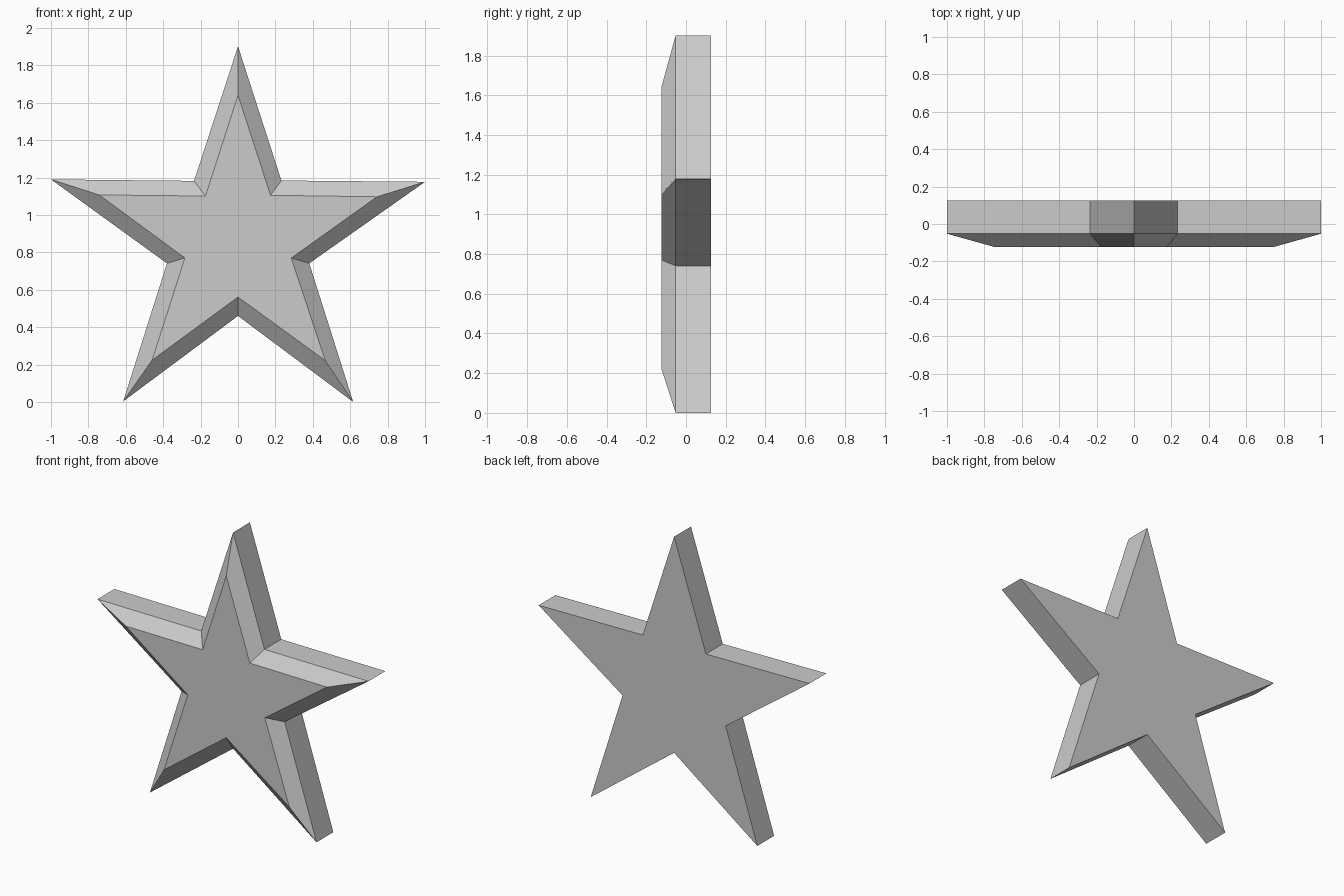
import bpy, bmesh

if "Cube" in bpy.data.objects:
    bpy.data.objects.remove(bpy.data.objects["Cube"])

# Outer star outline (x, z), clockwise from the top point
outer = [(0, 1.902), (0.232, 1.184), (1.0, 1.177), (0.381, 0.741), (0.616, 0.0),
         (0, 0.46), (-0.614, 0.003), (-0.38, 0.741), (-1.0, 1.19), (-0.235, 1.182)]
# Smaller outline of the raised front face, same order
inner = [(0, 1.64), (0.174, 1.105), (0.743, 1.097), (0.285, 0.77), (0.466, 0.222),
         (0, 0.561), (-0.459, 0.224), (-0.284, 0.77), (-0.742, 1.107), (-0.174, 1.101)]

bm = bmesh.new()


def ring(outline, y):
    return [bm.verts.new((x, y, z)) for x, z in outline]


# Back outline, side edge, bevelled front outline
rings = [ring(outer, 0.125), ring(outer, -0.052), ring(inner, -0.124)]
for a, b in zip(rings, rings[1:]):
    for i in range(10):
        j = (i + 1) % 10
        bm.faces.new((a[i], a[j], b[j], b[i]))

# Flat back and front caps
bm.faces.new(rings[0])
bm.faces.new(rings[-1])
bmesh.ops.recalc_face_normals(bm, faces=bm.faces)

mesh = bpy.data.meshes.new("star")
bm.to_mesh(mesh)
bm.free()
bpy.context.collection.objects.link(bpy.data.objects.new("star", mesh))
